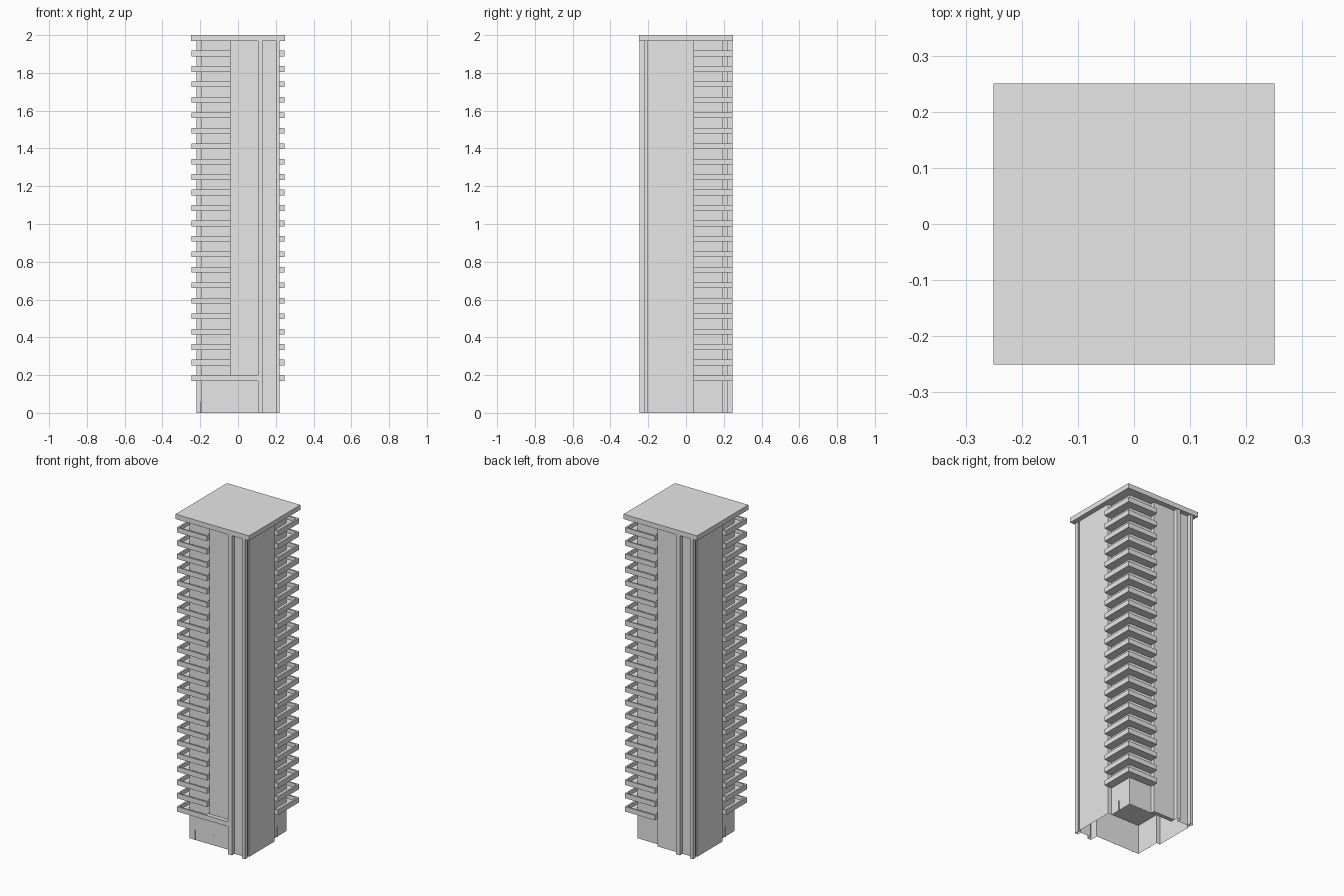
import bpy, bmesh

cube = bpy.data.objects.get("Cube")
if cube:
    bpy.data.objects.remove(cube, do_unlink=True)

concrete = bpy.data.materials.new("pale concrete grey")
concrete.use_nodes = True
grey = (0.8, 0.8, 0.8, 1)
concrete.diffuse_color = grey
concrete.node_tree.nodes["Principled BSDF"].inputs["Base Color"].default_value = grey


def turned(points):
    """Half turn about the tower axis."""
    return [(-x, -y) for x, y in points]


def prism(name, points, z0, z1, capped=True):
    """Extrude a counter-clockwise outline; uncapped gives open walls."""
    bm = bmesh.new()
    low = [bm.verts.new((x, y, z0)) for x, y in points]
    high = [bm.verts.new((x, y, z1)) for x, y in points]
    n = len(points)
    for i in range(n):
        j = (i + 1) % n
        bm.faces.new((low[i], low[j], high[j], high[i]))
    if capped:
        bm.faces.new(low[::-1])
        bm.faces.new(high)
    mesh = bpy.data.meshes.new(name)
    bm.to_mesh(mesh)
    bm.free()
    mesh.materials.append(concrete)
    obj = bpy.data.objects.new(name, mesh)
    bpy.context.collection.objects.link(obj)
    return obj


def box(name, x0, x1, y0, y1, z0, z1):
    return prism(name, [(x0, y0), (x1, y0), (x1, y1), (x0, y1)], z0, z1)


WALL, CORE, FIN, END = 0.22, 0.195, 0.245, 0.04
ROOF_Z, LEDGE_Z = 1.97, 0.2

# Tower walls: half the outline, with fins and a corner groove, then its half turn
half = [(-CORE, -CORE), (0.105, -CORE), (0.105, -FIN), (0.13, -FIN),
        (0.13, -WALL), (0.2, -WALL), (0.2, -FIN), (WALL, -FIN),
        (WALL, -WALL), (0.21, -WALL), (0.21, -0.205), (WALL, -0.205),
        (WALL, END), (CORE, END)]
outline = half + turned(half)
prism("tower_walls", outline, 0, ROOF_Z, capped=False)
prism("ground_floor_ceiling", outline, 0.18, 0.185)

# Roof slab
box("roof_slab", -0.25, 0.25, -0.25, 0.25, ROOF_Z, 2)

# Tall panels beside the fins; the front one stops above the entrance
box("front_panel", -END, 0.105, -WALL, -CORE, LEDGE_Z, ROOF_Z)
box("back_panel", -0.105, END, CORE, WALL, 0, ROOF_Z)
box("entrance_canopy", -END, 0.105, -FIN, -CORE, 0.17, LEDGE_Z)

# Wraparound balconies on two opposite corners
LEVELS, PITCH, FIRST_Z, T = 22, 0.0818, 0.17, 0.01
floor = [(-FIN, -FIN), (-END, -FIN), (-END, -CORE), (-CORE, -CORE),
         (-CORE, -END), (-FIN, -END)]
rim = [(-FIN, -FIN), (-END, -FIN), (-END, -CORE), (-END - T, -CORE),
       (-END - T, -FIN + T), (-FIN + T, -FIN + T), (-FIN + T, -END - T),
       (-CORE, -END - T), (-CORE, -END), (-FIN, -END)]
for side, turn in (("front", list), ("back", turned)):
    for part, shape, top in (("floors", floor, 0.008), ("parapets", rim, 0.03)):
        obj = prism(f"{side}_balcony_{part}", turn(shape), FIRST_Z, FIRST_Z + top)
        array = obj.modifiers.new("levels", "ARRAY")
        array.count = LEVELS
        array.use_relative_offset = False
        array.use_constant_offset = True
        array.constant_offset_displace = (0, 0, PITCH)

# Short door posts along the base
for i, x in enumerate((-0.158, -0.028)):
    box(f"front_door_post_{i}", x, x + 0.006, -CORE - 0.004, -CORE, 0, 0.06)
box("right_door_post", -CORE - 0.004, -CORE, -0.106, -0.1, 0, 0.06)
box("left_door_post", CORE, CORE + 0.004, 0.1, 0.106, 0, 0.06)
